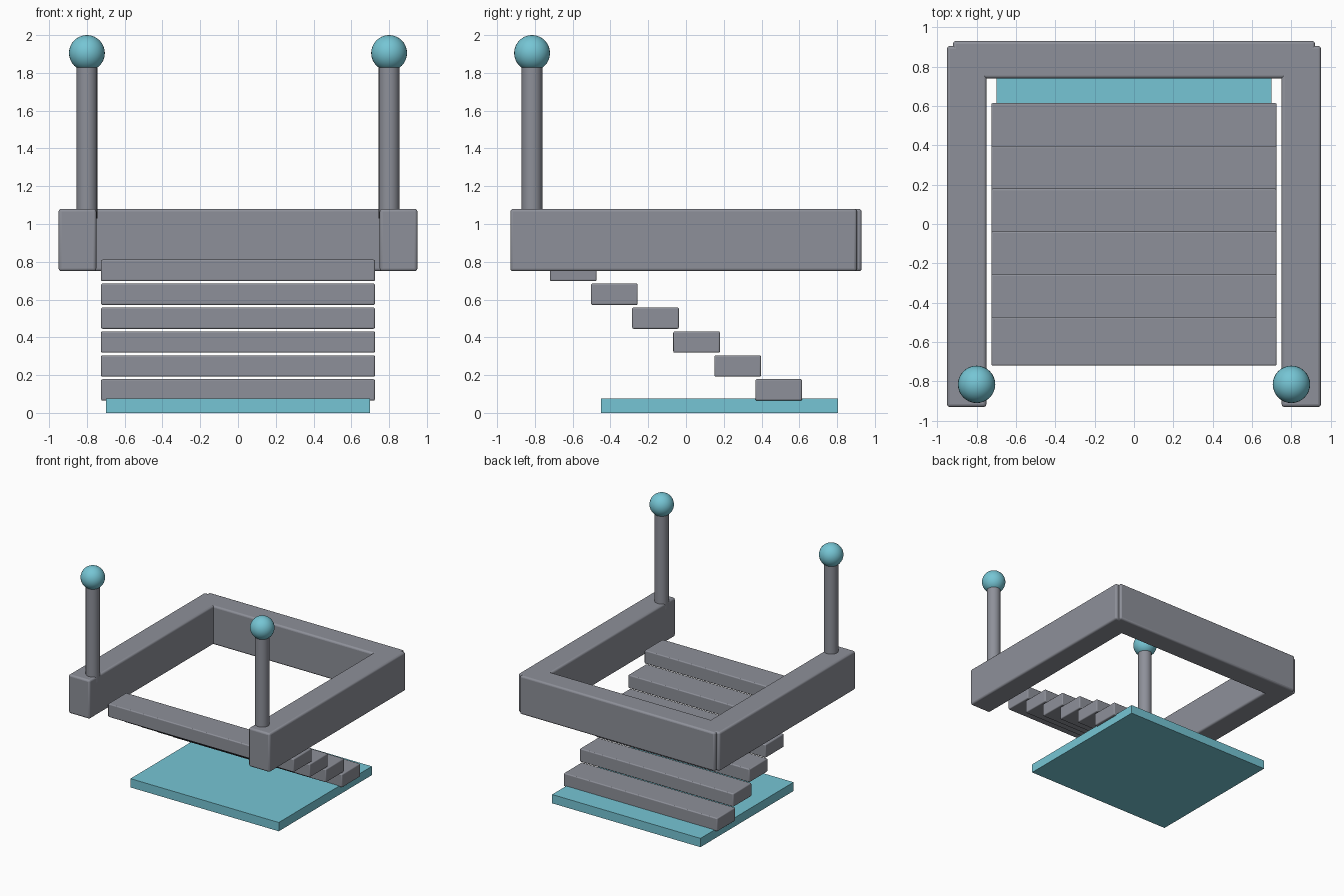
import bpy
from math import radians

cube = bpy.data.objects.get("Cube")
if cube:
    bpy.data.objects.remove(cube, do_unlink=True)


def material(name, rgb):
    m = bpy.data.materials.new(name)
    m.use_nodes = True
    m.diffuse_color = (*rgb, 1)
    m.node_tree.nodes["Principled BSDF"].inputs["Base Color"].default_value = (*rgb, 1)
    return m


stone = material("grey stone", (0.27, 0.28, 0.32))
teal = material("pale teal", (0.18, 0.56, 0.66))


def finish(name, mat, angle=40):
    ob = bpy.context.object
    ob.name = ob.data.name = name
    ob.data.materials.append(mat)
    bpy.ops.object.shade_smooth_by_angle(angle=radians(angle))
    return ob


def box(name, low, high, mat, bevel=0):
    """Box between two corners, with optional rounded edges."""
    centre = [(a + b) / 2 for a, b in zip(low, high)]
    bpy.ops.mesh.primitive_cube_add(size=1, location=centre)
    bpy.context.object.scale = [b - a for a, b in zip(low, high)]
    bpy.ops.object.transform_apply(location=False, rotation=False, scale=True)
    ob = finish(name, mat)
    if bevel:
        mod = ob.modifiers.new("rounded edges", "BEVEL")
        mod.width = bevel
        mod.segments = 3
    return ob


# Water slab and the wall across the back
box("water_slab", (-0.70, -0.45, 0), (0.70, 0.805, 0.075), teal)
box("back_wall", (-0.92, 0.74, 0.75), (0.92, 0.93, 1.08), stone, 0.015)

# Side walls, each with a post and ball at the front
for side, s in (("left", 1), ("right", -1)):
    x = 0.85 * s
    box(side + "_wall", (x - 0.1, -0.93, 0.75), (x + 0.1, 0.905, 1.08), stone, 0.015)
    bpy.ops.mesh.primitive_cylinder_add(vertices=24, radius=0.055, depth=0.85,
                                        location=(0.8 * s, -0.815, 1.455))
    finish(side + "_post", stone)
    bpy.ops.mesh.primitive_uv_sphere_add(segments=32, ring_count=16, radius=0.095,
                                         location=(0.8 * s, -0.815, 1.905))
    finish(side + "_ball", teal)

# Floating steps descending towards the back
for i in range(6):
    y, z = -0.72 + 0.2175 * i, 0.698 - 0.1265 * i
    box(f"step_{i + 1}", (-0.725, y, z), (0.725, y + 0.247, z + 0.113), stone, 0.008)
